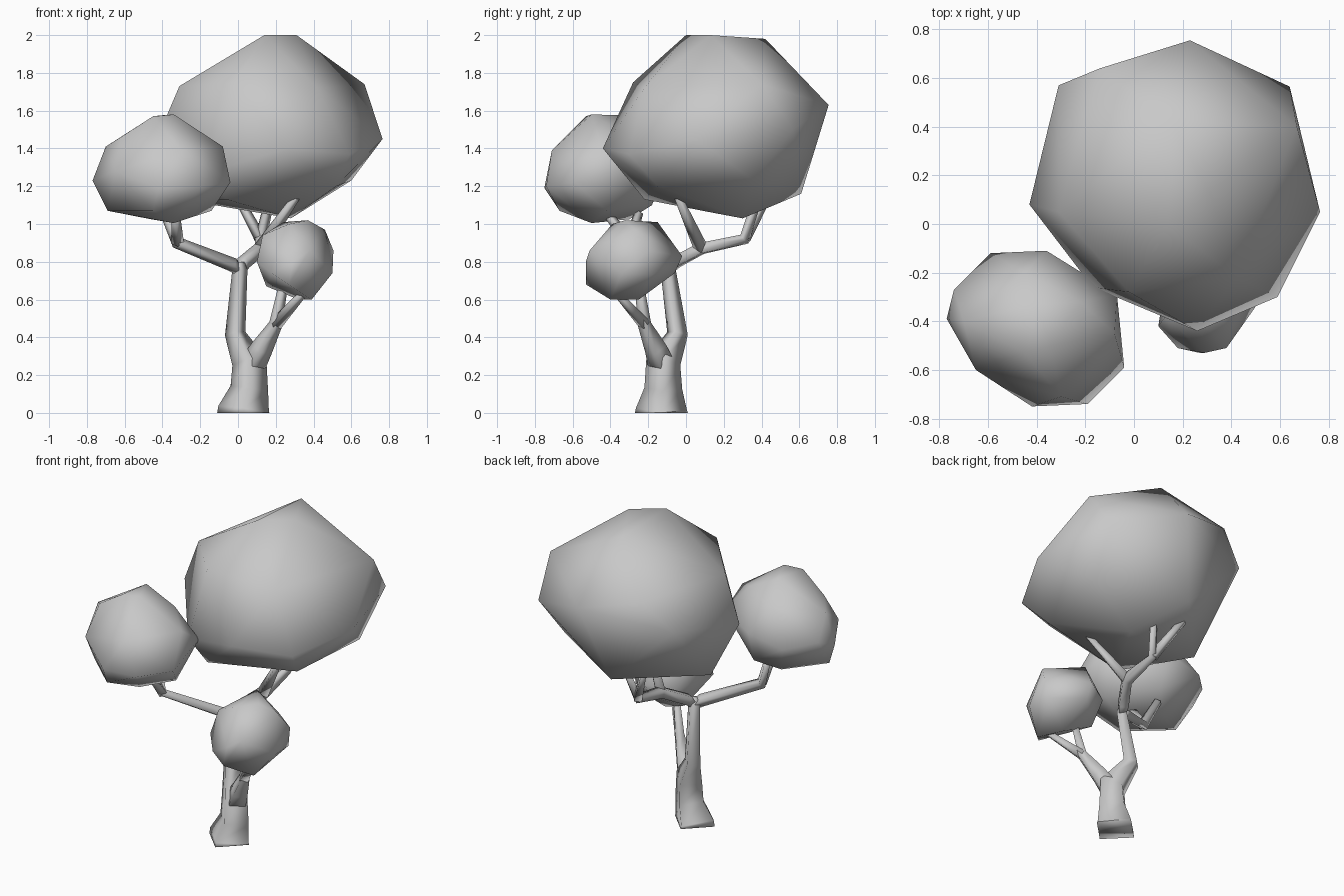
import bpy
import bmesh
from mathutils import Vector

cube = bpy.data.objects.get("Cube")
if cube:
    bpy.data.objects.remove(cube, do_unlink=True)

# One plain material for the whole tree
grey = bpy.data.materials.new("plain grey")
grey.use_nodes = True
colour = (0.58, 0.58, 0.58, 1.0)
grey.diffuse_color = colour
grey.node_tree.nodes["Principled BSDF"].inputs["Base Color"].default_value = colour


def finish(name, bm):
    """Turn a bmesh into a smooth shaded object with the shared material."""
    bmesh.ops.recalc_face_normals(bm, faces=bm.faces)
    for face in bm.faces:
        face.smooth = True
    mesh = bpy.data.meshes.new(name)
    bm.to_mesh(mesh)
    bm.free()
    mesh.materials.append(grey)
    bpy.context.collection.objects.link(bpy.data.objects.new(name, mesh))


def foliage(name, corners):
    """Wrap a faceted, smooth shaded clump around a few corner points."""
    bm = bmesh.new()
    for corner in corners:
        bm.verts.new(corner)
    hull = bmesh.ops.convex_hull(bm, input=bm.verts)
    unused = {e for e in hull["geom_interior"] + hull["geom_unused"]
              if isinstance(e, bmesh.types.BMVert)}
    bmesh.ops.delete(bm, geom=list(unused), context="VERTS")
    finish(name, bm)


def limb(name, *joints):
    """Sweep a tapering four sided tube through joints of (x, y, z, radius)."""
    bm = bmesh.new()
    path = [Vector(joint[:3]) for joint in joints]
    steps = [(b - a).normalized() for a, b in zip(path, path[1:])]
    rings = []
    for i, centre in enumerate(path):
        along = (steps[max(i - 1, 0)] + steps[min(i, len(steps) - 1)]).normalized()
        side = Vector((0, 1, 0)).cross(along).normalized()
        up = along.cross(side)
        rings.append([bm.verts.new(centre + joints[i][3] * d)
                      for d in (side, up, -side, -up)])
    for low, high in zip(rings, rings[1:]):
        for k in range(4):
            n = (k + 1) % 4
            bm.faces.new((low[k], low[n], high[n], high[k]))
    bm.faces.new(rings[0])
    bm.faces.new(rings[-1])
    finish(name, bm)


# Trunk running on into the tall limb
limb("trunk", (.03, -.13, 0, .14), (.03, -.13, .02, .135), (.06, -.12, .13, .1),
     (.06, -.12, .27, .092), (-.015, -.045, .42, .055), (.01, -.095, .76, .04),
     (.01, -.095, .8, .025))

# Side branch and its twig
side_elbow = (-.32, -.3, .9, .034)
limb("side_branch", (.01, -.095, .75, .025), (-.03, -.12, .785, .038), side_elbow,
     (-.39, -.25, 1.06, .024))
limb("side_twig", side_elbow, (-.33, -.42, 1.06, .022))

# Branch and twigs carrying the main crown
crown_fork = (.12, .08, .87, .039)
crown_elbow = (.12, .31, .92, .032)
limb("crown_branch", (.01, -.095, .75, .025), (.03, -.06, .795, .04), crown_fork,
     crown_elbow, (.17, .38, 1.14, .024))
limb("crown_front_twig", crown_fork, (.32, -.05, 1.16, .02))
limb("crown_back_twig", crown_elbow, (-.01, .44, 1.16, .022))

# Low limb and twig carrying the small clump
low_fork = (.2, -.22, .47, .036)
limb("low_limb", (.06, -.12, .2, .02), (.085, -.135, .27, .07),
     (.125, -.16, .34, .06), low_fork, (.245, -.25, .7, .023))
limb("low_twig", low_fork, (.37, -.39, .66, .018))

# Large crown
foliage("main_crown", [
    (.15, .42, 1.98), (.14, 0, 2), (.31, .13, 2),
    (-.31, .05, 1.73), (.67, .4, 1.74), (.42, -.22, 1.72), (-.02, -.28, 1.75),
    (-.14, .64, 1.72), (-.31, .57, 1.55), (.23, .755, 1.63), (.64, .565, 1.5),
    (.765, .05, 1.45), (.26, -.44, 1.4), (-.43, .08, 1.45),
    (.59, -.3, 1.37), (-.17, -.26, 1.27), (.6, .36, 1.23), (.52, -.15, 1.2),
    (.1, .61, 1.16), (-.06, -.22, 1.13), (-.3, .18, 1.13), (.28, .3, 1.03),
    (.27, .14, 1.06),
])

# Middle clump on the side branch
foliage("side_clump", [
    (-.45, -.53, 1.57), (-.34, -.5, 1.58), (-.41, -.33, 1.575),
    (-.22, -.32, 1.48), (-.62, -.5, 1.46), (-.45, -.2, 1.45),
    (-.7, -.4, 1.41), (-.3, -.71, 1.39), (-.08, -.45, 1.41),
    (-.77, -.39, 1.23), (-.74, -.27, 1.28), (-.59, -.12, 1.25),
    (-.36, -.11, 1.3), (-.07, -.29, 1.3), (-.04, -.59, 1.22),
    (-.19, -.74, 1.2), (-.42, -.75, 1.19), (-.65, -.6, 1.28),
    (-.69, -.45, 1.07), (-.45, -.67, 1.07), (-.14, -.42, 1.07),
    (-.35, -.18, 1.1), (-.34, -.5, 1.005), (-.46, -.3, 1.025),
])

# Small clump on the low limb
foliage("low_clump", [
    (.37, -.32, 1.02), (.24, -.15, 1.01), (.46, -.27, .97), (.27, -.39, 1),
    (.13, -.38, .94), (.38, -.51, .86), (.505, -.2, .86),
    (.1, -.42, .8), (.29, -.53, .8), (.3, -.02, .83), (.15, -.1, .8),
    (.18, -.51, .74), (.27, -.53, .68), (.5, -.34, .74), (.48, -.18, .73),
    (.15, -.2, .67), (.32, -.25, .6), (.39, -.4, .6), (.3, -.06, .74),
])
